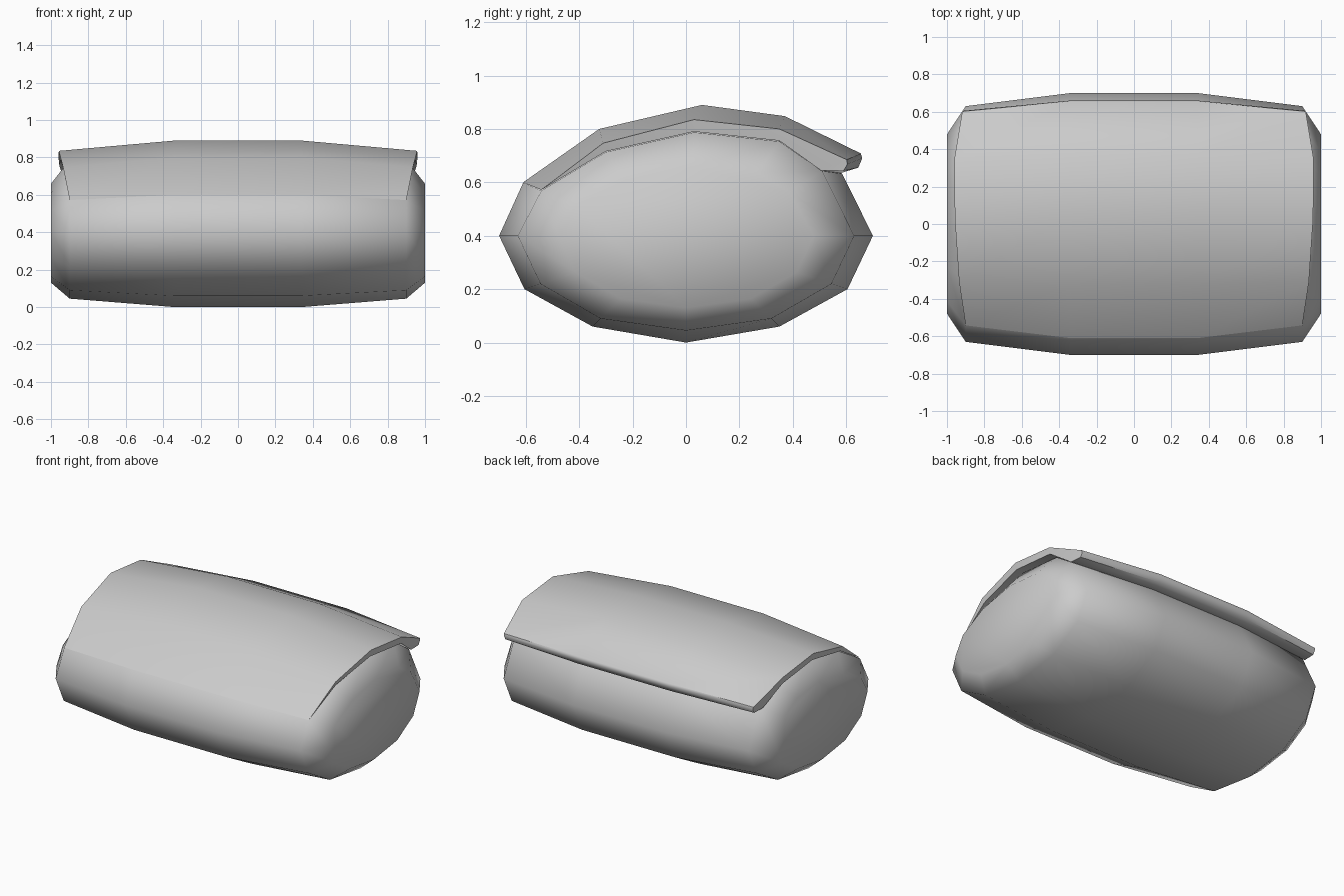
import bpy, bmesh, math

if "Cube" in bpy.data.objects:
    bpy.data.objects.remove(bpy.data.objects["Cube"])


def make_object(name, rings, caps, angle):
    """Loft equal-length rings of 3D points and close both ends."""
    bm = bmesh.new()
    loops = [[bm.verts.new(p) for p in ring] for ring in rings]
    n = len(loops[0])
    for a, b in zip(loops, loops[1:]):
        for i in range(n):
            j = (i + 1) % n
            bm.faces.new((a[i], a[j], b[j], b[i]))
    for loop in (loops[0], loops[-1]):
        for cap in caps:
            bm.faces.new([loop[i] for i in cap])
    bmesh.ops.recalc_face_normals(bm, faces=bm.faces[:])
    mesh = bpy.data.meshes.new(name)
    bm.to_mesh(mesh)
    bm.free()
    obj = bpy.data.objects.new(name, mesh)
    bpy.context.collection.objects.link(obj)
    bpy.context.view_layer.objects.active = obj
    obj.select_set(True)
    bpy.ops.object.shade_smooth_by_angle(angle=math.radians(angle))
    obj.select_set(False)
    return obj


def at_x(x, profile):
    return [(x, y, z) for y, z in profile]


# Padded pouch body: twelve-sided sections (y, z) that shrink toward the ends
middle = [(-.7, .4), (-.605, .2), (-.35, .06), (0, 0), (.35, .06), (.605, .2),
          (.7, .4), (.585, .632), (.36, .797), (.04, .84), (-.33, .765), (-.61, .598)]
shoulder = [(-.63, .4), (-.545, .22), (-.32, .09), (0, .045), (.32, .09), (.545, .22),
            (.63, .4), (.51, .642), (.35, .753), (.03, .787), (-.3, .713), (-.542, .568)]
end = [(y * .76, .4 + (z - .4) * (.67 if z > .4 else .76)) for y, z in shoulder]
sections = [(-1, end), (-.9, shoulder), (-.34, middle),
            (.34, middle), (.9, shoulder), (1, end)]
make_object("pouch_body", [at_x(x, p) for x, p in sections], [range(12)], 75)

# Closing flap: outer surface, rounded rear lip, then underside
flap_middle = [(-.61, .6), (-.325, .8), (.06, .89), (.37, .848), (.655, .708),
               (.66, .69), (.645, .655), (.58, .635), (.36, .80), (.04, .842), (-.32, .768)]
flap_end = [(-.542, .572), (-.31, .747), (.03, .835), (.35, .80), (.602, .685),
            (.605, .668), (.59, .643), (.505, .645), (.35, .756), (.03, .79), (-.3, .716)]
edge_x = [.9, .935, .958, .96, .918, .915, .915, .92, .955, .95, .925]


def flap_edge(side, inset=0.0):
    return [(side * x, y, z) for x, (y, z) in zip(edge_x, flap_end)]


make_object("closing_flap",
            [flap_edge(-1), at_x(-.34, flap_middle), at_x(.34, flap_middle), flap_edge(1)],
            [(0, 1, 10), (1, 2, 9, 10), (2, 3, 8, 9), (3, 4, 7, 8), (4, 5, 6, 7)], 50)
